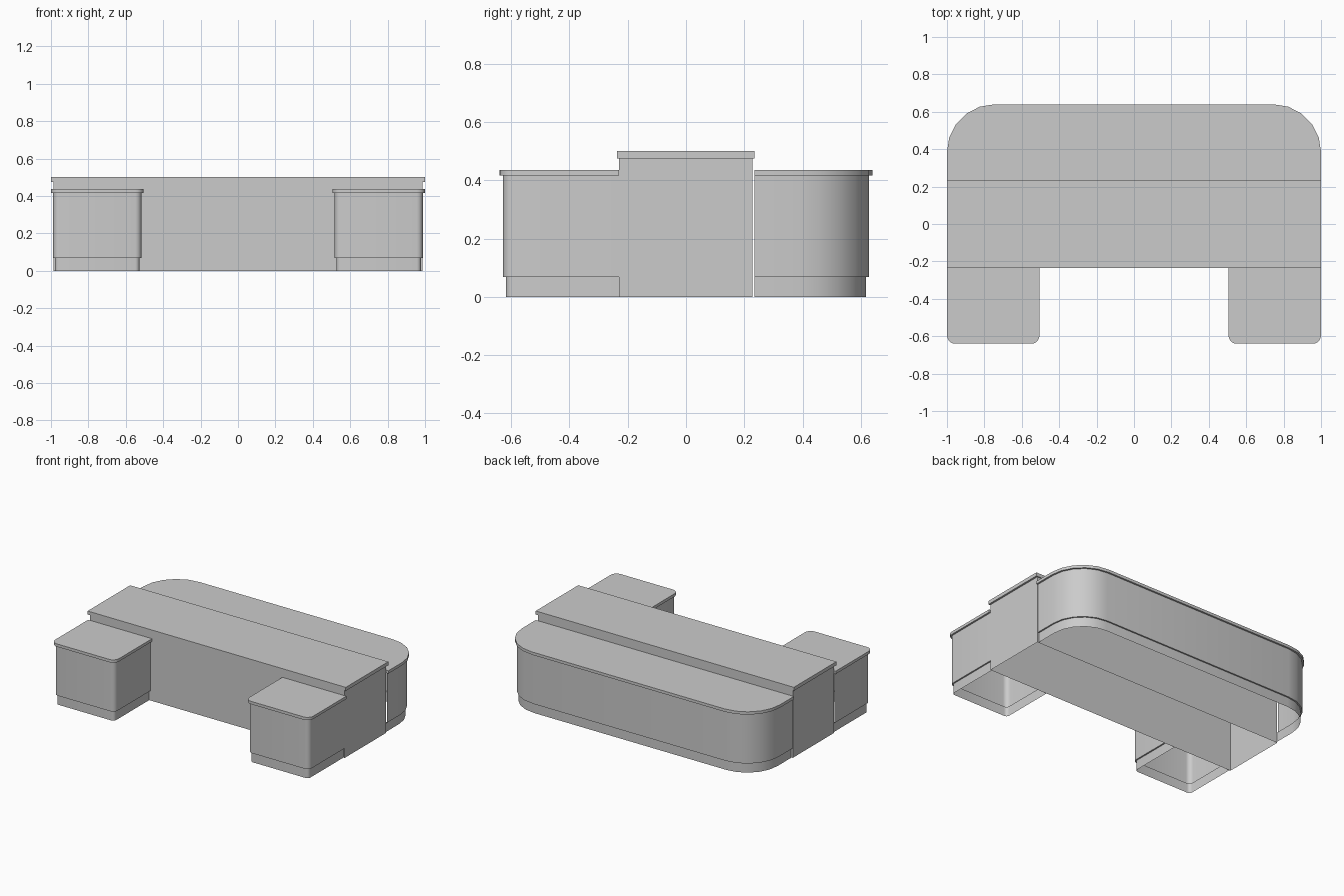
import bpy
import bmesh
from math import sin, cos, pi, radians

cube = bpy.data.objects.get("Cube")
if cube:
    bpy.data.objects.remove(cube)

GREY = (0.6, 0.6, 0.6, 1)
mat = bpy.data.materials.new("plain_grey")
mat.use_nodes = True
mat.diffuse_color = GREY
mat.node_tree.nodes["Principled BSDF"].inputs["Base Color"].default_value = GREY

WALL, PLINTH = 0.012, 0.022      # insets below the counter edge
STEPS = 5                        # segments per rounded corner


def outline(x0, x1, near, far, radius, inset=0):
    """U-shaped path from the near edge, round two corners and back."""
    side = 1 if far > near else -1
    x0, x1, far, r = x0 + inset, x1 - inset, far - side * inset, radius - inset
    pts = [(x1, near)]
    for cx, start in ((x1 - r, 0), (x0 + r, pi / 2)):
        for i in range(STEPS + 1):
            a = start + i * pi / 2 / STEPS
            pts.append((cx + r * cos(a), far - side * r + side * r * sin(a)))
    return pts + [(x0, near)]


def finish(name, bm):
    bmesh.ops.recalc_face_normals(bm, faces=bm.faces[:])
    mesh = bpy.data.meshes.new(name)
    bm.to_mesh(mesh)
    bm.free()
    mesh.materials.append(mat)
    obj = bpy.data.objects.new(name, mesh)
    bpy.context.collection.objects.link(obj)
    bpy.ops.object.select_all(action='DESELECT')
    obj.select_set(True)
    bpy.context.view_layer.objects.active = obj
    bpy.ops.object.shade_smooth_by_angle(angle=radians(30))


def loft(name, levels, closed=False, capped=False):
    """Skin a stack of (path, height) levels."""
    bm = bmesh.new()
    rings = [[bm.verts.new((x, y, z)) for x, y in path] for path, z in levels]
    for low, high in zip(rings, rings[1:]):
        n = len(low)
        for i in range(n if closed else n - 1):
            j = (i + 1) % n
            bm.faces.new((low[i], low[j], high[j], high[i]))
    if capped:
        bm.faces.new(rings[0])
        bm.faces.new(rings[-1])
    finish(name, bm)


def rectangle(x, y0, y1):
    return [(x, y0), (x, y1), (-x, y1), (-x, y0)]


def counter_unit(name, *shape):
    """Hollow cabinet with recessed plinth and an overhanging top."""
    edge, wall, plinth = (outline(*shape, inset=d) for d in (0, WALL, PLINTH))
    loft(name + "_cabinet",
         [(plinth, 0), (plinth, 0.068), (wall, 0.068), (wall, 0.416)])
    loft(name + "_top", [(edge, 0.416), (edge, 0.436)], closed=True, capped=True)


# Raised middle section: hollow body and overhanging top
body = rectangle(0.987, -0.23, 0.228)
loft("middle_body", [(body, 0), (body, 0.475)], closed=True)
slab = rectangle(1, -0.236, 0.235)
loft("middle_top", [(slab, 0.475), (slab, 0.5)], closed=True, capped=True)

# Rounded rear counter and the two front pedestals
counter_unit("rear_counter", -1, 1, 0.235, 0.64, 0.255)
counter_unit("left_pedestal", 0.505, 1, -0.23, -0.64, 0.045)
counter_unit("right_pedestal", -1, -0.505, -0.23, -0.64, 0.045)
